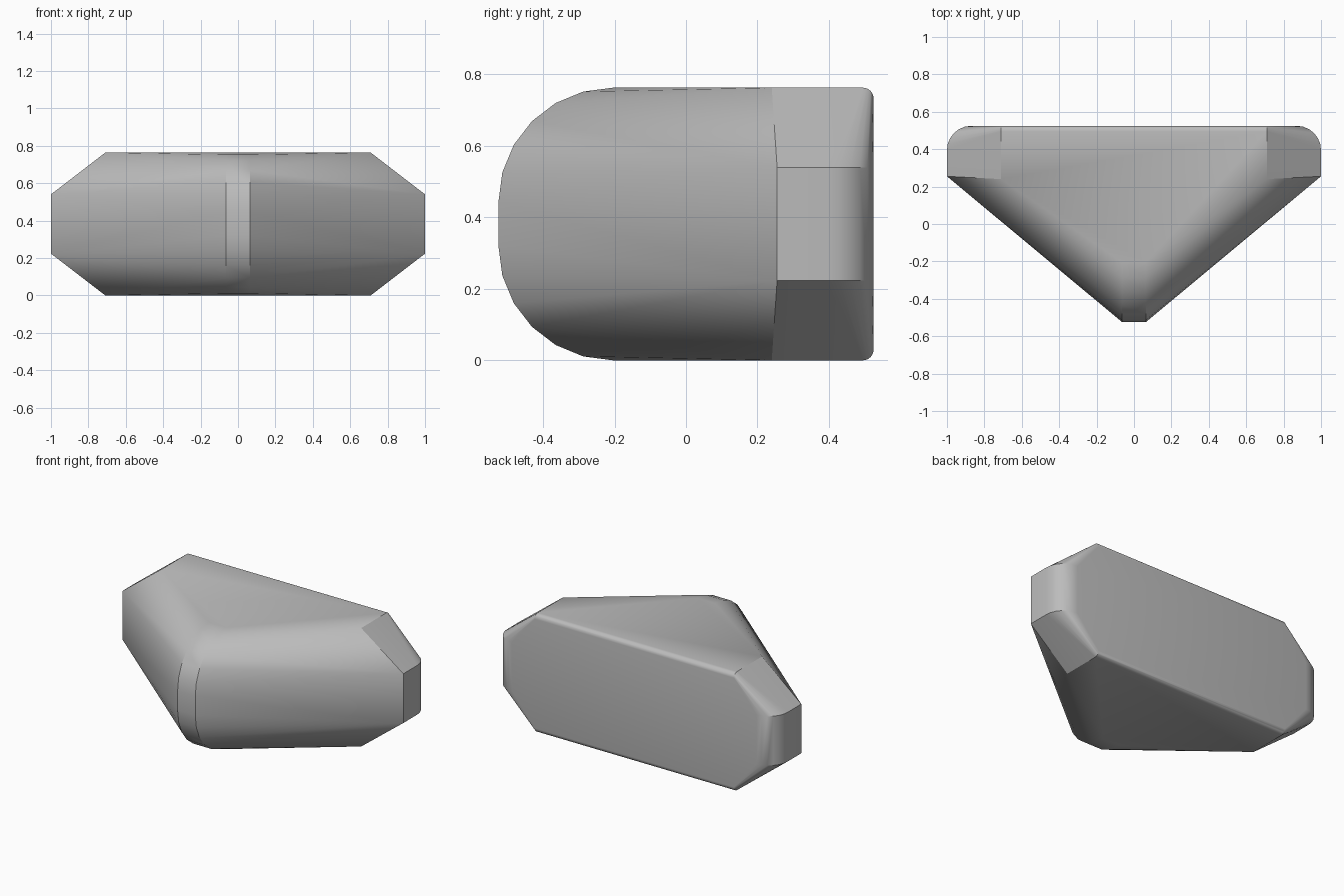
import bpy, bmesh
from math import radians, sin, cos

cube = bpy.data.objects.get("Cube")
if cube:
    bpy.data.objects.remove(cube, do_unlink=True)

HEIGHT = 0.763
MID = HEIGHT / 2


def arc(steps):
    """Cosine and sine pairs over a quarter turn."""
    for i in range(steps + 1):
        a = radians(90) * i / steps
        yield cos(a), sin(a)


# Section points of one upper quarter
quarter = []
# Rounded nose
for c, s in arc(6):
    quarter.append((0.063, -0.205 - 0.32 * c, HEIGHT - 0.32 + 0.32 * s))
# Front corners of the chamfered end
quarter += [(0.71, 0.24, HEIGHT), (1.0, 0.255, 0.54)]
# Rounded back edge: small along the top, wide at the end
for c, s in arc(6):
    quarter.append((0.71, 0.495 + 0.03 * s, HEIGHT - 0.03 + 0.03 * c))
    quarter.append((0.87 + 0.13 * c, 0.395 + 0.13 * s, 0.54))

# Mirror the quarter and wrap it in one convex skin
bm = bmesh.new()
for x, y, z in quarter:
    for side in (-1, 1):
        for up in (-1, 1):
            bm.verts.new((side * x, y, MID + up * (z - MID)))
hull = bmesh.ops.convex_hull(bm, input=bm.verts)
loose = {v for v in hull["geom_interior"] + hull["geom_unused"]
         if isinstance(v, bmesh.types.BMVert) and not v.link_faces}
bmesh.ops.delete(bm, geom=list(loose), context="VERTS")
bmesh.ops.dissolve_limit(bm, angle_limit=radians(0.5), verts=bm.verts, edges=bm.edges)
bmesh.ops.recalc_face_normals(bm, faces=bm.faces)

mesh = bpy.data.meshes.new("wedge_body")
bm.to_mesh(mesh)
bm.free()
body = bpy.data.objects.new("wedge_body", mesh)
bpy.context.collection.objects.link(body)

# Plain grey finish
grey = bpy.data.materials.new("plain_grey")
grey.use_nodes = True
color = (0.5, 0.5, 0.5, 1)
grey.diffuse_color = color
grey.node_tree.nodes["Principled BSDF"].inputs["Base Color"].default_value = color
mesh.materials.append(grey)

# Smooth shading with crisp creases
bpy.ops.object.select_all(action="DESELECT")
body.select_set(True)
bpy.context.view_layer.objects.active = body
bpy.ops.object.shade_smooth_by_angle(angle=radians(30))
